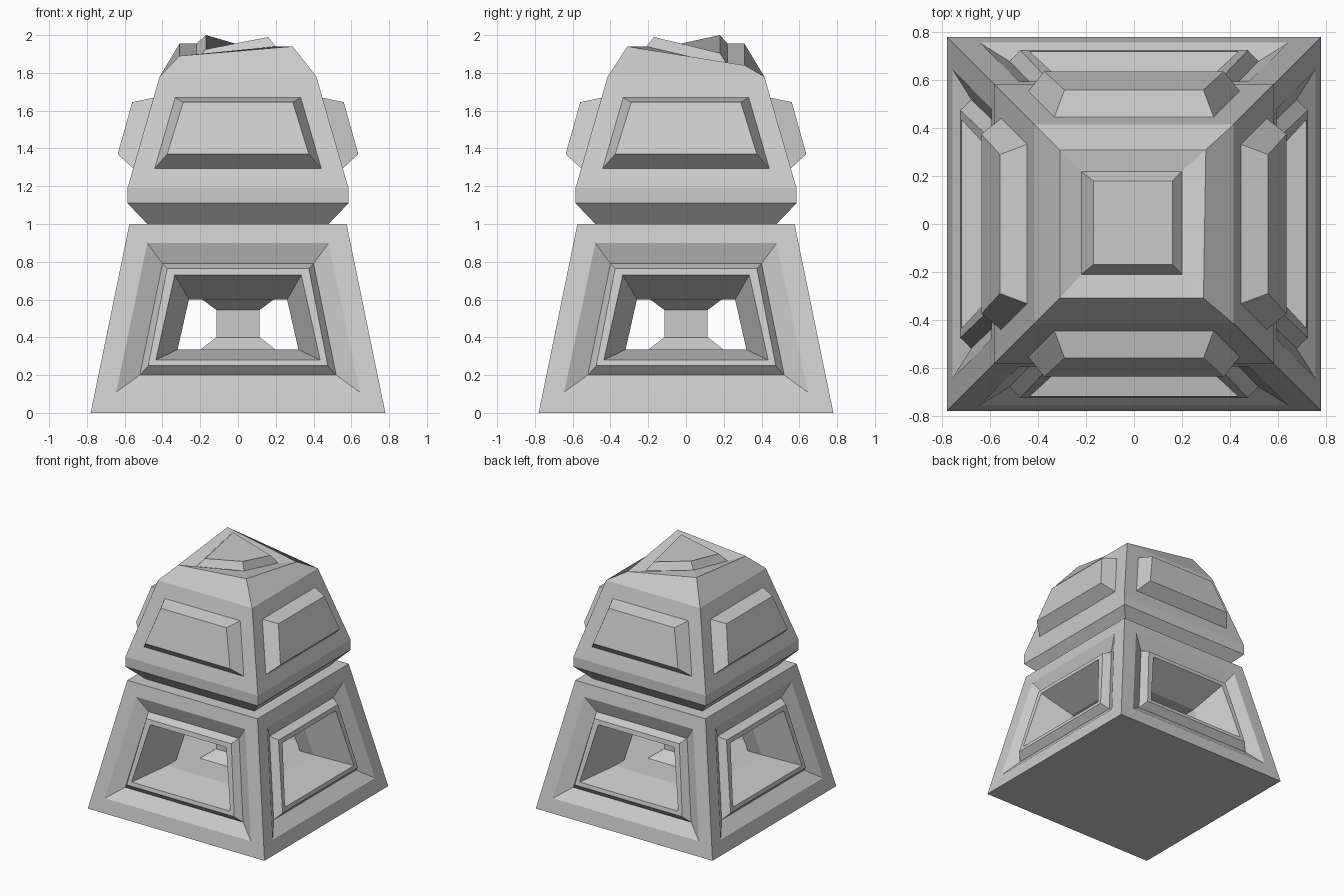
import bpy, bmesh
from mathutils import Matrix, Vector
from math import pi

if "Cube" in bpy.data.objects:
    bpy.data.objects.remove(bpy.data.objects["Cube"])


def finish(bm, name):
    bmesh.ops.remove_doubles(bm, verts=bm.verts, dist=0.0005)
    bmesh.ops.recalc_face_normals(bm, faces=bm.faces)
    me = bpy.data.meshes.new(name)
    bm.to_mesh(me)
    bm.free()
    ob = bpy.data.objects.new(name, me)
    bpy.context.collection.objects.link(ob)
    return ob


def bridge(bm, rings, cap_start=False, cap_end=False):
    """Join successive four-point rings with quads."""
    loops = [[bm.verts.new(p) for p in r] for r in rings]
    for a, b in zip(loops, loops[1:]):
        for i in range(4):
            j = (i + 1) % 4
            bm.faces.new((a[i], a[j], b[j], b[i]))
    if cap_start:
        bm.faces.new(loops[0])
    if cap_end:
        bm.faces.new(loops[-1])


def square(h, z):
    return [(-h, -h, z), (h, -h, z), (h, h, z), (-h, h, z)]


def side_ring(hb, zb, ht, zt, yb, yt, turn):
    """Trapezoid ring on the front, turned to one of the four sides."""
    m = Matrix.Rotation(turn * pi / 2, 4, 'Z')
    pts = [(-hb, -yb, zb), (hb, -yb, zb), (ht, -yt, zt), (-ht, -yt, zt)]
    return [m @ Vector(p) for p in pts]


# Tapered base with framed openings meeting in a hollow middle
wall = lambda z: 0.78 - 0.205 * z
steps = [  # bottom half width, z, top half width, z, depth into the wall
    (0.78, 0.0, 0.575, 1.0, 0.0),
    (0.645, 0.11, 0.48, 0.90, 0.0),
    (0.52, 0.20, 0.40, 0.79, 0.06),
    (0.475, 0.25, 0.375, 0.765, 0.003),
    (0.435, 0.28, 0.335, 0.73, 0.003),
    (0.32, 0.335, 0.26, 0.60, 0.27),
]
bm = bmesh.new()
for turn in range(4):
    rings = [side_ring(hb, zb, ht, zt, wall(zb) - d, wall(zt) - d, turn)
             for hb, zb, ht, zt, d in steps]
    rings.append(side_ring(0.32, 0.335, 0.26, 0.60, 0.32, 0.26, turn))
    bridge(bm, rings)
for h, z in ((0.78, 0), (0.575, 1), (0.32, 0.335), (0.26, 0.60)):
    bm.faces.new([bm.verts.new(p) for p in square(h, z)])
finish(bm, "base_body")

# Flared pillar in the middle of the hollow
bm = bmesh.new()
bridge(bm, [square(h, z) for h, z in
            ((0.205, 0.33), (0.115, 0.40), (0.115, 0.545), (0.195, 0.605))], True, True)
finish(bm, "inner_pillar")

# Upper block: neck flare, rim, taper and a twisted cap with a raised plate
bm = bmesh.new()
rings = [square(h, z) for h, z in
         ((0.475, 0.995), (0.585, 1.11), (0.585, 1.19), (0.415, 1.78))]
rings.append([(-0.31, -0.31, 1.89), (0.29, -0.31, 1.94), (0.30, 0.31, 1.84), (-0.31, 0.31, 1.955)])
rings.append([(-0.22, -0.21, 1.865), (0.20, -0.21, 1.94), (0.20, 0.22, 1.84), (-0.22, 0.22, 1.955)])
rings.append([(-0.17, -0.17, 1.925), (0.16, -0.17, 1.99), (0.16, 0.18, 1.905), (-0.17, 0.18, 2.0)])
bridge(bm, rings, True, True)
finish(bm, "upper_block")

# Raised panels on the four upper sides
for turn, side in enumerate(("front", "right", "back", "left")):
    bm = bmesh.new()
    bridge(bm, [side_ring(0.445, 1.29, 0.335, 1.67, 0.550, 0.440, turn),
                side_ring(0.375, 1.37, 0.29, 1.645, 0.637, 0.56, turn)], True, True)
    finish(bm, side + "_panel")
